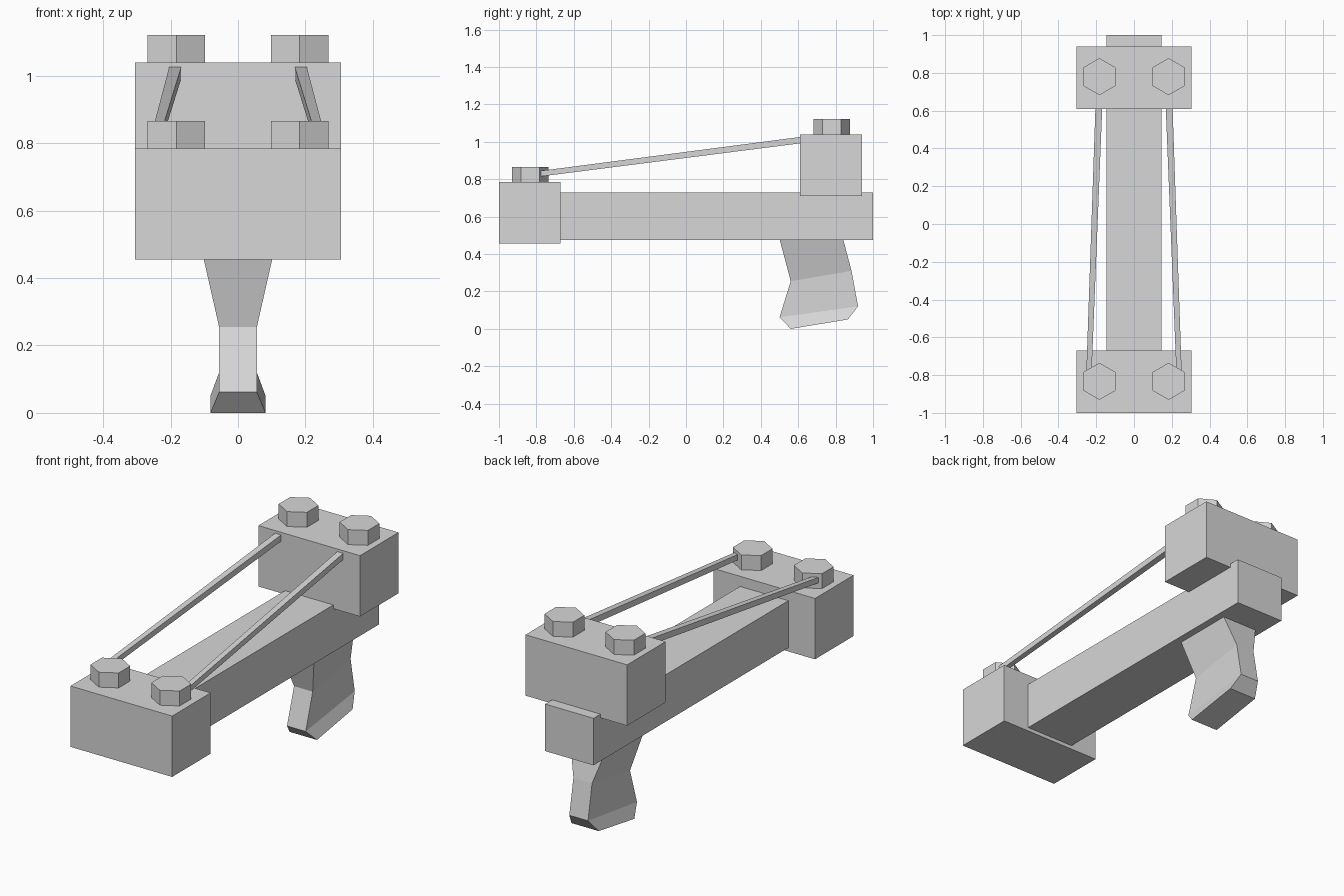
import bpy
import bmesh
import math

default = bpy.data.objects.get("Cube")
if default:
    bpy.data.objects.remove(default, do_unlink=True)

# One plain grey for everything
grey = bpy.data.materials.new("light grey")
grey.use_nodes = True
colour = (0.68, 0.68, 0.68, 1)
grey.diffuse_color = colour
grey.node_tree.nodes["Principled BSDF"].inputs["Base Color"].default_value = colour


def finish(name, bm):
    bmesh.ops.recalc_face_normals(bm, faces=bm.faces)
    mesh = bpy.data.meshes.new(name)
    bm.to_mesh(mesh)
    bm.free()
    mesh.materials.append(grey)
    obj = bpy.data.objects.new(name, mesh)
    bpy.context.collection.objects.link(obj)
    return obj


def loft(name, rings):
    """Join rings of four points into a closed solid."""
    bm = bmesh.new()
    loops = [[bm.verts.new(p) for p in ring] for ring in rings]
    for a, b in zip(loops, loops[1:]):
        for i in range(4):
            j = (i + 1) % 4
            bm.faces.new((a[i], a[j], b[j], b[i]))
    bm.faces.new(loops[0])
    bm.faces.new(loops[-1])
    return finish(name, bm)


def section(x, y, z, half_x, half_z):
    """Upright rectangle facing along y."""
    return [(x + sx * half_x, y, z + sz * half_z)
            for sx, sz in ((-1, -1), (1, -1), (1, 1), (-1, 1))]


def box(name, half_x, y0, y1, z0, z1):
    mid, half = (z0 + z1) / 2, (z1 - z0) / 2
    return loft(name, [section(0, y, mid, half_x, half) for y in (y0, y1)])


def bolt(name, x, y, z):
    """Hexagonal head with corners to the front and back."""
    bm = bmesh.new()
    bmesh.ops.create_cone(bm, cap_ends=True, segments=6,
                          radius1=0.098, radius2=0.098, depth=0.081)
    first = bm.verts[:][0].co
    turn = math.pi / 2 - math.atan2(first.y, first.x)
    for v in bm.verts:
        px, py = v.co.x, v.co.y
        v.co.x = px * math.cos(turn) - py * math.sin(turn) + x
        v.co.y = px * math.sin(turn) + py * math.cos(turn) + y
        v.co.z += z + 0.0405
    return finish(name, bm)


# Body blocks and rail
box("front_block", 0.305, -1.0, -0.67, 0.455, 0.785)
box("rear_block", 0.305, 0.61, 0.94, 0.71, 1.04)
box("rail", 0.145, -0.69, 1.0, 0.475, 0.73)

# Bolts and bands on both sides
for side, s in (("left", 1), ("right", -1)):
    bolt("front_bolt_" + side, s * 0.183, -0.833, 0.785)
    bolt("rear_bolt_" + side, s * 0.183, 0.78, 1.04)
    loft("band_" + side, [section(s * 0.238, -0.775, 0.83, 0.014, 0.015),
                          section(s * 0.186, 0.62, 1.01, 0.018, 0.017)])

# Grip: front and back edge points (y, z) and half width, from top to bottom
grip_levels = [
    ((0.50, 0.48), (0.84, 0.48), 0.107),
    ((0.56, 0.255), (0.885, 0.31), 0.056),
    ((0.50, 0.062), (0.92, 0.12), 0.056),
    ((0.56, 0.0), (0.865, 0.05), 0.082),
]
loft("grip", [[(-w, *front), (w, *front), (w, *back), (-w, *back)]
              for front, back, w in grip_levels])
